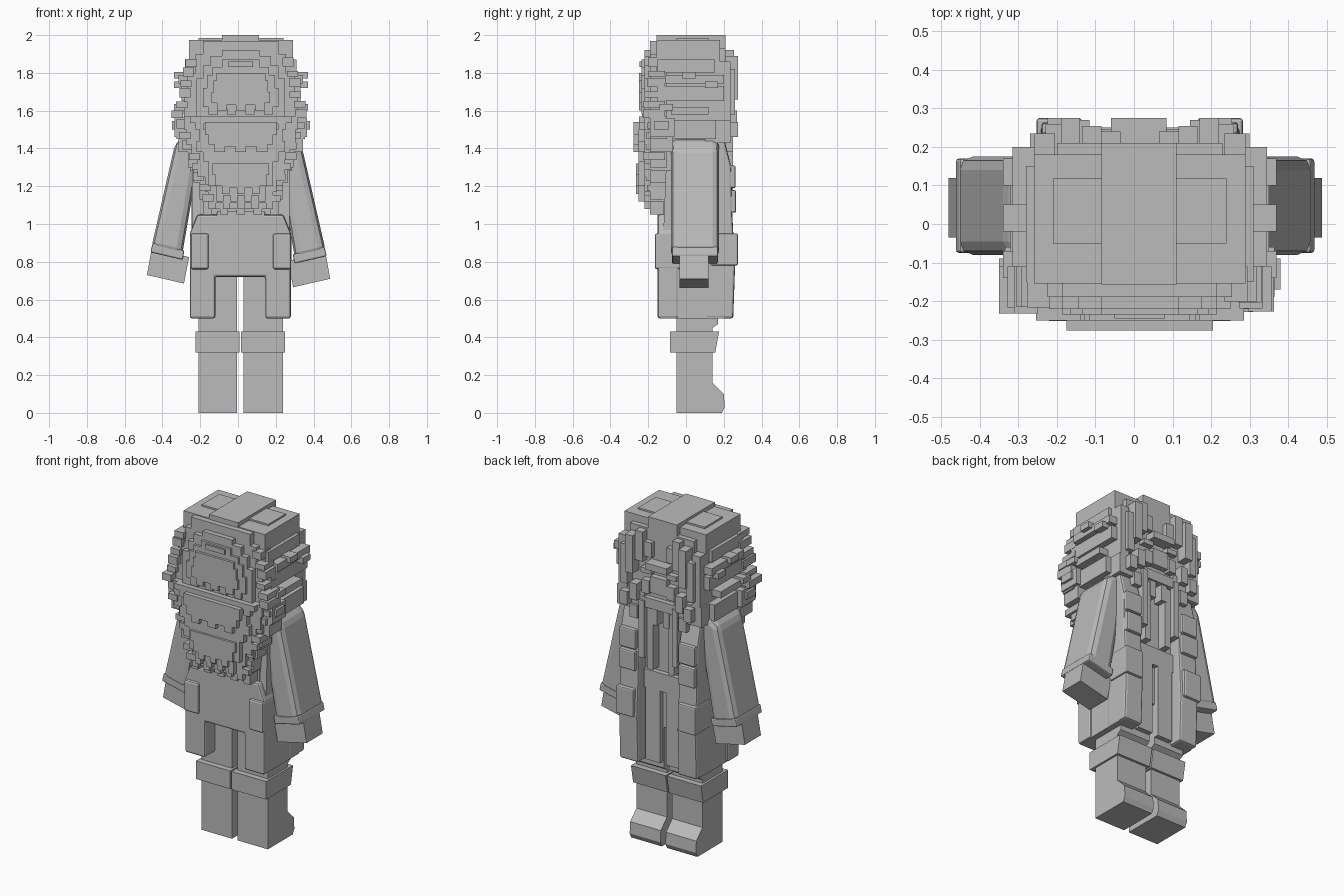
import bpy, bmesh, random
from mathutils import Vector

random.seed(4)
CX = 0.015  # body centre line
mat = bpy.data.materials.new("plain grey")
mat.diffuse_color = (0.5, 0.5, 0.5, 1)


def finish(name, bm, bevel=0.0):
    bmesh.ops.recalc_face_normals(bm, faces=bm.faces)
    me = bpy.data.meshes.new(name)
    bm.to_mesh(me)
    bm.free()
    me.materials.append(mat)
    ob = bpy.data.objects.new(name, me)
    bpy.context.collection.objects.link(ob)
    if bevel:
        m = ob.modifiers.new("bevel", 'BEVEL')
        m.width, m.segments = bevel, 2
    return ob


def boxes(name, items, bevel=0.0):
    """One object from boxes given as (x0, x1, y0, y1, z0, z1)."""
    bm = bmesh.new()
    for x0, x1, y0, y1, z0, z1 in items:
        vs = bmesh.ops.create_cube(bm, size=1)['verts']
        for v in vs:
            v.co = Vector((x0 if v.co.x < 0 else x1,
                           y0 if v.co.y < 0 else y1,
                           z0 if v.co.z < 0 else z1))
    return finish(name, bm, bevel)


def prism(name, pts, a0, a1, axis='y', bevel=0.0):
    """Extrude an outline: (x, z) along y, or (y, z) along x."""
    bm = bmesh.new()
    put = (lambda p, a: (p[0], a, p[1])) if axis == 'y' else (lambda p, a: (a, p[0], p[1]))
    f = bm.faces.new([bm.verts.new(put(p, a0)) for p in pts])
    r = bmesh.ops.extrude_face_region(bm, geom=[f])
    d = Vector((0, a1 - a0, 0) if axis == 'y' else (a1 - a0, 0, 0))
    bmesh.ops.translate(bm, verts=[g for g in r['geom'] if isinstance(g, bmesh.types.BMVert)], vec=d)
    return finish(name, bm, bevel)


def stepped(name, rows, bottom, y0, y1, teeth=0):
    """Slab with stair-step sides: rows of (top z, half width), toothed lower edge."""
    right = []
    for i, (z, w) in enumerate(rows):
        low = rows[i + 1][0] if i + 1 < len(rows) else bottom
        right += [(w, z), (w, low)]
    left = [(-x, z) for x, z in reversed(right)]
    edge, w = [], rows[-1][1]
    for i in range(1, teeth):
        x = w - 2 * w * i / teeth
        a, b = (0, 0.03) if i % 2 else (0.03, 0)
        edge += [(x, bottom + a), (x, bottom + b)]
    prism(name, [(CX + x, z) for x, z in right + edge + left], y0, y1)


# legs with boots and turned cuffs
for side, x0, x1 in (("left", -0.21, -0.005), ("right", 0.03, 0.237)):
    prism(side + "_leg", [(-0.05, 0), (0.19, 0), (0.205, 0.03), (0.2, 0.1), (0.14, 0.16),
                          (0.14, 0.45), (0.17, 0.47), (0.17, 0.96), (-0.05, 0.96)], x0, x1, 'x')
    prism(side + "_cuff", [(-0.085, 0.32), (0.155, 0.32), (0.175, 0.43), (-0.085, 0.43)],
          x0 - 0.014, x1 + 0.012, 'x')

# torso and belt
boxes("torso", [(-0.2, 0.23, -0.12, 0.17, 0.72, 1.5)])
boxes("belt", [(-0.115, 0.145, -0.14, 0.2, 0.95, 1.06), (-0.11, 0.14, -0.15, -0.1, 1.0, 1.07)])

# long coat: notched back, sides and front flaps
prism("coat_back", [(-0.255, 0.5), (-0.12, 0.5), (-0.12, 0.72), (0.145, 0.72), (0.145, 0.5),
                    (0.28, 0.5), (0.28, 0.95), (0.24, 1.05), (-0.215, 1.05), (-0.255, 0.95)],
      -0.15, -0.04, bevel=0.012)
for side, s in (("left", -1), ("right", 1)):
    def span(a, b):
        return tuple(sorted((CX + s * a, CX + s * b)))
    a, b = span(0.205, 0.265)
    prism(side + "_coat_side", [(-0.14, 0.5), (0.2, 0.5), (0.2, 0.95), (0.17, 1.45),
                                (-0.1, 1.45), (-0.12, 0.95)], *sorted((CX + s * 0.2, CX + s * 0.258)), 'x')
    a, b = span(0.135, 0.26)
    prism(side + "_coat_flap", [(0.1, 0.5), (0.25, 0.5), (0.26, 0.78), (0.245, 1.05),
                                (0.24, 1.3), (0.2, 1.46), (0.1, 1.46)], a, b, 'x', 0.012)
    # trim blocks down the coat edge
    boxes(side + "_coat_trim", [(*span(0.15, 0.268), 0.13, 0.275, 0.78, 0.95),
                                (*span(0.145, 0.255), 0.13, 0.265, 1.06, 1.18),
                                (*span(0.145, 0.255), 0.13, 0.262, 1.19, 1.31)], 0.008)
    boxes(side + "_pocket", [(*span(0.17, 0.266), -0.165, 0.06, 0.76, 0.95)], 0.012)
    boxes(side + "_apron_strip", [(*span(0.02, 0.12), 0.15, 0.2, 0.51, 0.96)])
    boxes(side + "_scarf_end", [(*span(0.05, 0.09), 0.15, 0.225, 1.08, 1.45),
                                (*span(0.095, 0.13), 0.15, 0.25, 1.15, 1.5)])

# arms: slanted sleeves, sleeve bands and square hands
for side, s, dz in (("left", -1, 0), ("right", 1, -0.02)):
    def arm(pts):
        return [(0.003 + s * x, z + dz) for x, z in pts]
    prism(side + "_sleeve", arm([(0.2, 1.42), (0.27, 1.48), (0.335, 1.43), (0.463, 0.87),
                                 (0.30, 0.83), (0.25, 1.12)]), -0.08, 0.175, bevel=0.035)
    prism(side + "_sleeve_band", arm([(0.455, 0.9), (0.467, 0.85), (0.295, 0.81), (0.287, 0.86)]),
          -0.075, 0.17, bevel=0.008)
    prism(side + "_hand", arm([(0.46, 0.87), (0.485, 0.73), (0.289, 0.685), (0.262, 0.825)]), -0.035, 0.12)

# head and stacked crown plates
boxes("head", [(-0.26, 0.29, -0.155, 0.18, 1.45, 1.975)])
boxes("crown_plates", [(-0.21, 0.24, -0.05, 0.118, 1.96, 1.985),
                       (-0.085, 0.11, -0.157, 0.21, 1.93, 2.0)])

# back hair: nested stair-step layers
stepped("back_hair_base", [(1.97, 0.2), (1.9, 0.24), (1.8, 0.285), (1.68, 0.3), (1.57, 0.34), (1.45, 0.33),
                           (1.38, 0.28), (1.3, 0.25), (1.22, 0.22), (1.13, 0.2)], 1.05, -0.19, -0.1, 9)
stepped("back_hair_outer", [(1.92, 0.1), (1.89, 0.16), (1.84, 0.2), (1.77, 0.235), (1.57, 0.3), (1.5, 0.29),
                            (1.42, 0.26), (1.34, 0.23), (1.25, 0.19), (1.17, 0.17)], 1.08, -0.22, -0.18, 9)
stepped("back_hair_upper", [(1.87, 0.1), (1.83, 0.15), (1.79, 0.18), (1.72, 0.2), (1.62, 0.17)],
        1.58, -0.235, -0.21, 7)
stepped("back_hair_dome", [(1.8, 0.13), (1.76, 0.145), (1.7, 0.155), (1.64, 0.125)],
        1.6, -0.25, -0.225, 5)
boxes("dome_bar", [(-0.05, 0.08, -0.245, -0.22, 1.83, 1.86)])
stepped("back_hair_band", [(1.57, 0.27), (1.535, 0.24)], 1.5, -0.25, -0.21, 11)
stepped("back_hair_lower", [(1.5, 0.22), (1.44, 0.235), (1.38, 0.2), (1.33, 0.17), (1.2, 0.13)],
        1.12, -0.252, -0.21, 7)
stepped("back_hair_bulge", [(1.54, 0.19), (1.47, 0.17), (1.42, 0.14)], 1.38, -0.277, -0.24, 5)
stepped("back_hair_tip", [(1.32, 0.15), (1.26, 0.135), (1.2, 0.1)], 1.16, -0.265, -0.24, 5)

# shoulder collar and hair tufts along both sides
tufts, slats, collar = [], [], []
for s in (-1, 1):
    def sx(a, b):
        return tuple(sorted((CX + s * a, CX + s * b)))
    collar += [(*sx(0, 0.35), -0.19, -0.06, 1.46, 1.56), (*sx(0, 0.32), -0.08, 0.16, 1.45, 1.55),
               (*sx(0.1, 0.285), 0.1, 0.235, 1.43, 1.55), (*sx(0.15, 0.365), -0.17, -0.09, 1.5, 1.545),
               (*sx(0.1, 0.33), -0.18, -0.07, 1.38, 1.47), (*sx(0.1, 0.27), -0.18, -0.08, 1.28, 1.39)]
    slats += [(*sx(0.2, 0.295), -0.15, 0.15, 1.8, 1.87), (*sx(0.2, 0.33), -0.11, 0.2, 1.745, 1.79),
              (*sx(0.2, 0.315), -0.15, 0.2, 1.65, 1.73), (*sx(0.2, 0.335), -0.08, 0.12, 1.58, 1.62)]
    tufts += [(*sx(0.25, 0.355), -0.14 + 0.12 * i, -0.07 + 0.12 * i, z, z + 0.035)
              for i, z in enumerate((1.6, 1.77, 1.72))]
    # ragged blocks following the tapering back outline
    for i in range(14):
        z = 1.12 + i * 0.055
        w = 0.2 + (z - 1.1) * 0.34 if z < 1.57 else 0.35 - (z - 1.57) * 0.25
        w += random.uniform(-0.01, 0.012)
        y = random.uniform(-0.235, -0.2)
        tufts.append((*sx(w - 0.06, w), y, -0.11, z, z + random.uniform(0.03, 0.05)))
boxes("collar", collar)
boxes("side_hair_slats", slats)
boxes("hair_tufts", tufts)

# face side: fringe, hanging locks, brow, nose and beard blocks
front = [(-0.2, 0.23, 0.15, 0.21, 1.5, 1.93), (-0.04, 0.07, 0.15, 0.245, 1.56, 1.66),
         (-0.06, 0.085, 0.15, 0.275, 1.71, 1.75), (-0.1, 0.13, 0.15, 0.24, 1.46, 1.52)]
for s in (-1, 1):
    for a, b, y, z0, z1 in ((0.22, 0.275, 0.235, 1.52, 1.86), (0.2, 0.245, 0.26, 1.58, 1.82),
                            (0.155, 0.205, 0.275, 1.66, 1.89), (0.1, 0.15, 0.255, 1.74, 1.92),
                            (0.13, 0.18, 0.27, 1.5, 1.6), (0.05, 0.1, 0.24, 1.77, 1.86),
                            (0.06, 0.11, 0.25, 1.55, 1.63), (0.19, 0.24, 0.275, 1.46, 1.54),
                            (0.05, 0.12, 0.245, 1.67, 1.7), (0.14, 0.19, 0.25, 1.38, 1.46),
                            (0.02, 0.06, 0.23, 1.36, 1.46)):
        x0, x1 = sorted((CX + s * a, CX + s * b))
        front.append((x0, x1, 0.14, y, z0, z1))
boxes("face_hair_locks", front)
